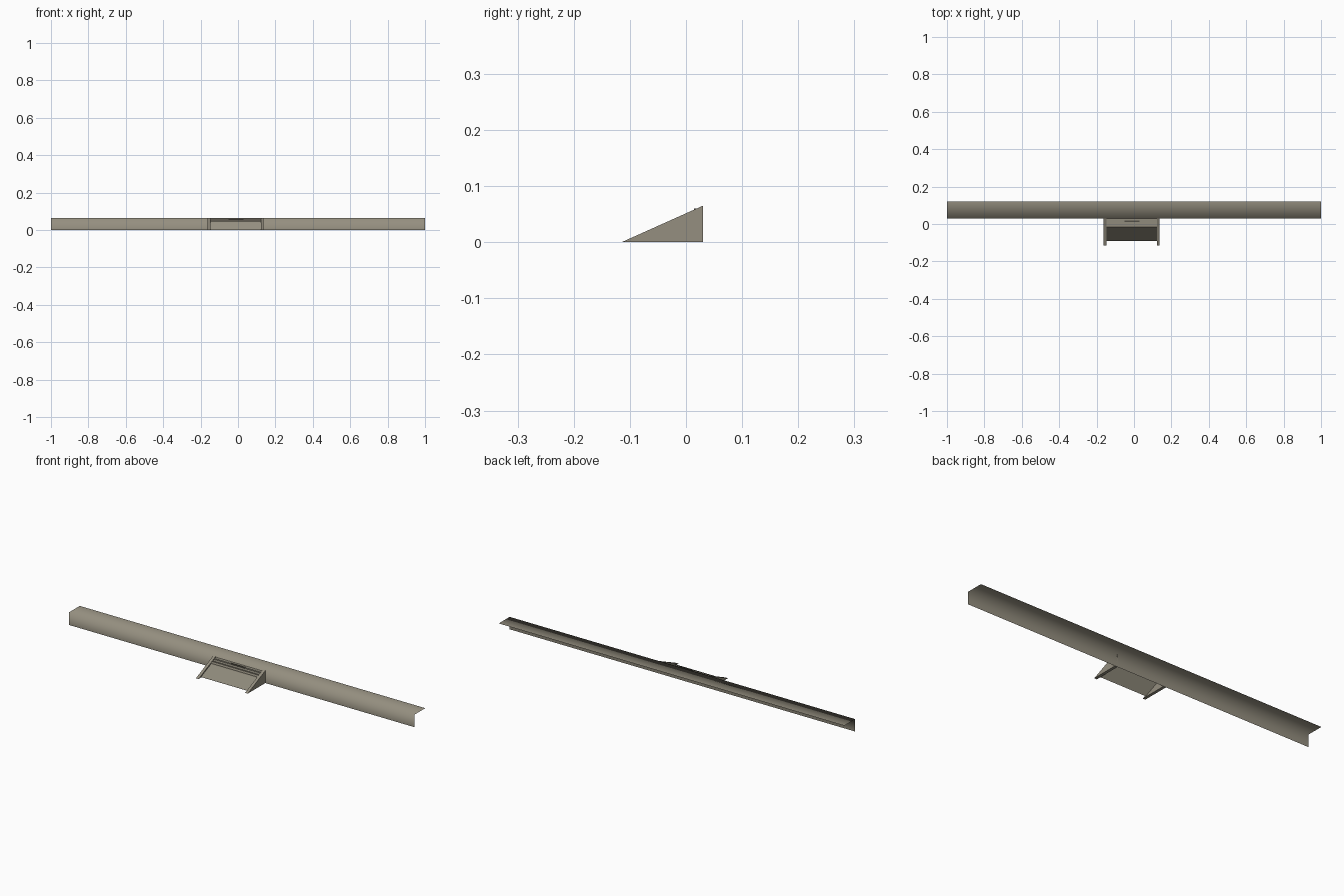
import bpy, bmesh, math

if "Cube" in bpy.data.objects:
    bpy.data.objects.remove(bpy.data.objects["Cube"])


def material(name, rgb):
    m = bpy.data.materials.new(name)
    m.diffuse_color = (*rgb, 1)
    m.use_nodes = True
    m.node_tree.nodes["Principled BSDF"].inputs["Base Color"].default_value = m.diffuse_color
    return m


metal = material("olive grey metal", (0.30, 0.275, 0.215))
dark = material("dark slot", (0.10, 0.09, 0.07))


def extrude_x(name, profile, x0, x1, mat=metal, closed=False, smooth=False):
    """Sweep a (y, z) profile along x: open sheet or closed prism."""
    bm = bmesh.new()
    a = [bm.verts.new((x0, y, z)) for y, z in profile]
    b = [bm.verts.new((x1, y, z)) for y, z in profile]
    n = len(profile)
    for i in range(n if closed else n - 1):
        j = (i + 1) % n
        bm.faces.new((a[i], b[i], b[j], a[j]))
    if closed:
        bm.faces.new(a)
        bm.faces.new(b[::-1])
        bmesh.ops.recalc_face_normals(bm, faces=bm.faces)
    for f in bm.faces:
        f.smooth = smooth
    me = bpy.data.meshes.new(name)
    bm.to_mesh(me)
    bm.free()
    me.materials.append(mat)
    ob = bpy.data.objects.new(name, me)
    bpy.context.collection.objects.link(ob)
    return ob


# long angled sheet: upright front and flat top
extrude_x("angle_strip", [(0.03, 0), (0.03, 0.065), (0.12, 0.065)], -1, 1, smooth=True)

# triangular side gussets
for side, x0, x1 in (("left", -0.163, -0.148), ("right", 0.122, 0.137)):
    extrude_x(side + "_gusset", [(-0.115, 0), (0.03, 0), (0.03, 0.065)], x0, x1, closed=True)

# sloping panel with small upturned edges, softly shaded
extrude_x("sloping_panel",
          [(-0.09, 0.0), (-0.09, 0.005), (-0.015, 0.038), (-0.015, 0.045)],
          -0.148, 0.122, smooth=True)

# stepped rail above the panel
extrude_x("stepped_rail",
          [(-0.015, 0.045), (0.002, 0.046), (0.002, 0.051), (0.016, 0.052),
           (0.016, 0.058), (0.03, 0.059)], -0.148, 0.122)

# small slot plate in the middle of the rail
extrude_x("slot_plate", [(0.014, 0.053), (0.014, 0.060), (0.020, 0.060), (0.020, 0.053)],
          -0.05, 0.03, mat=dark, closed=True)
